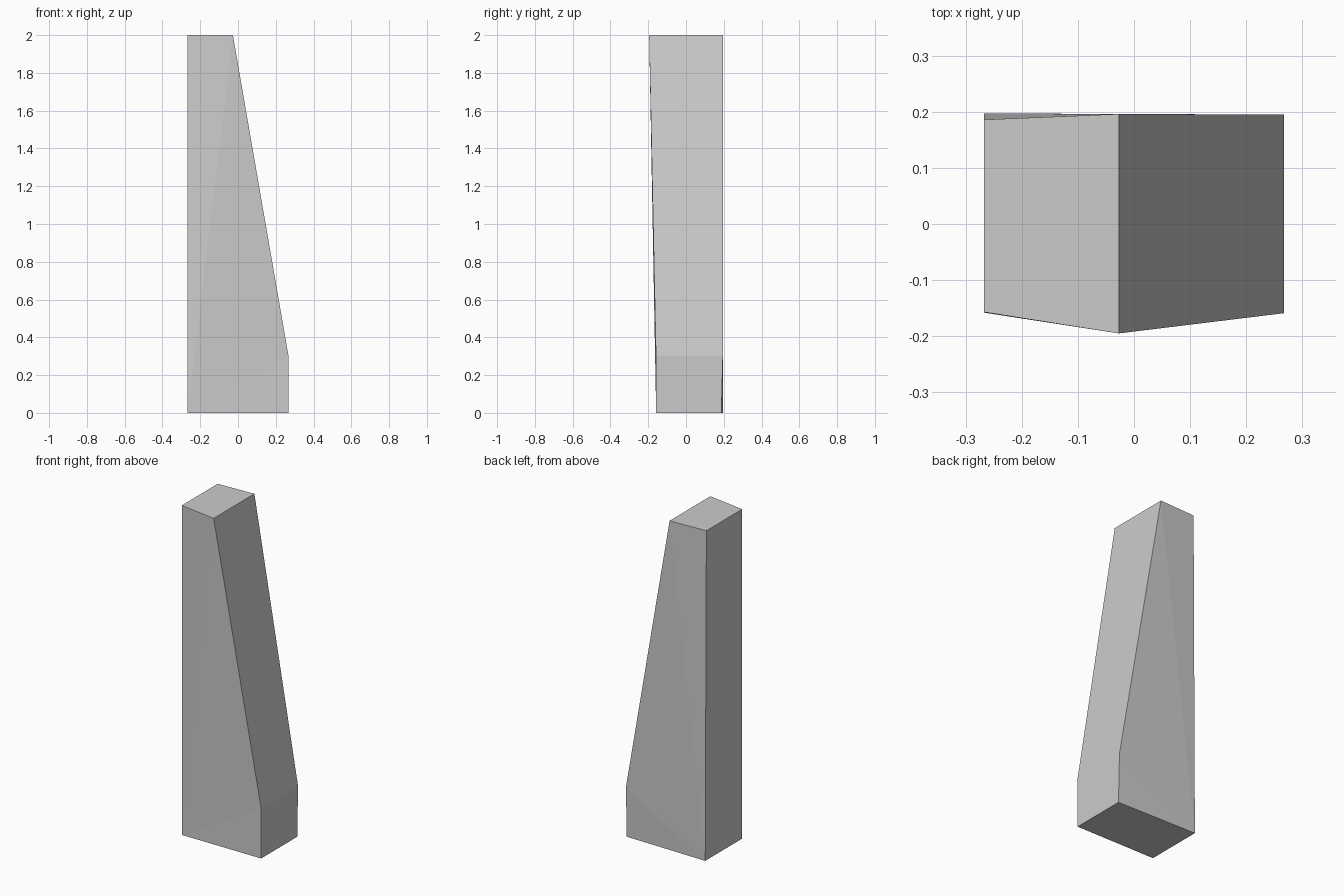
import bpy, bmesh

if "Cube" in bpy.data.objects:
    bpy.data.objects.remove(bpy.data.objects["Cube"])

# side profile: x, z, front y, back y (slightly warped hand-cut block)
profile = [
    (-0.267, 0.0, -0.158, 0.197),    # bottom left
    (0.267, 0.0, -0.159, 0.187),     # bottom right
    (0.267, 0.303, -0.159, 0.195),   # lower end of slope
    (-0.027, 2.0, -0.195, 0.196),    # upper end of slope
    (-0.267, 2.0, -0.157, 0.186),    # top left
]

bm = bmesh.new()
front = [bm.verts.new((x, yf, z)) for x, z, yf, yb in profile]
back = [bm.verts.new((x, yb, z)) for x, z, yf, yb in profile]

# front and back sides fan out from the bottom left corner
for i in range(1, 4):
    bm.faces.new((front[0], front[i], front[i + 1]))
    bm.faces.new((back[0], back[i + 1], back[i]))

# rim: base, right side, slope, top, left side
for i in range(5):
    j = (i + 1) % 5
    bm.faces.new((front[j], front[i], back[i], back[j]))

bmesh.ops.recalc_face_normals(bm, faces=bm.faces)
mesh = bpy.data.meshes.new("tapered_pillar")
bm.to_mesh(mesh)
bm.free()
pillar = bpy.data.objects.new("tapered_pillar", mesh)
bpy.context.collection.objects.link(pillar)
